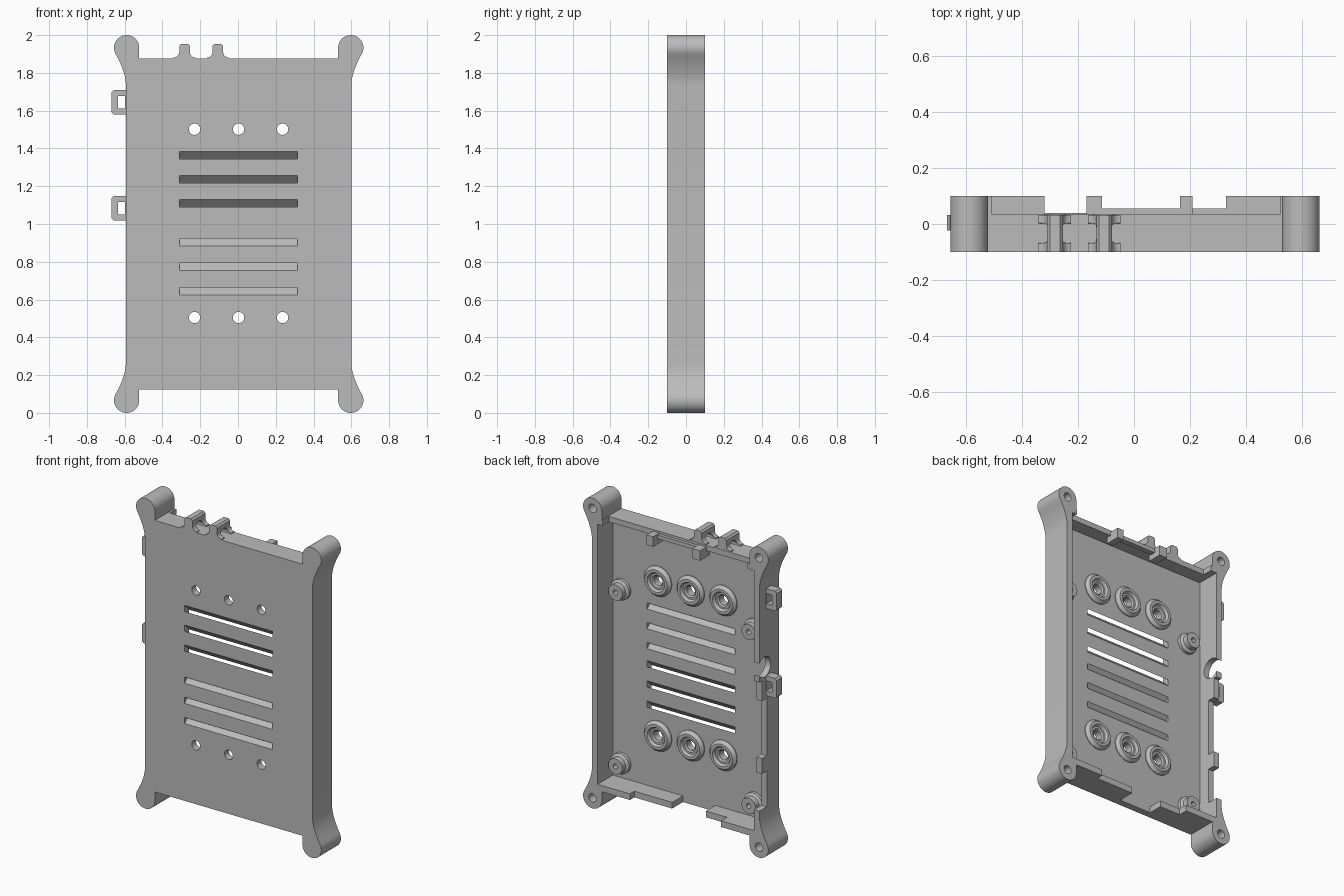
import bpy, bmesh
from math import cos, sin, radians, pi
from mathutils import Vector

cube = bpy.data.objects.get("Cube")
if cube:
    bpy.data.objects.remove(cube, do_unlink=True)

grey = bpy.data.materials.new("plain grey")
grey.use_nodes = True
grey.diffuse_color = (0.5, 0.5, 0.5, 1)
grey.node_tree.nodes["Principled BSDF"].inputs["Base Color"].default_value = grey.diffuse_color

CX = 0.0035               # centre of the tray
FRONT, FLOOR, RIM = -0.1, -0.055, 0.1


def finish(name, bm):
    bmesh.ops.remove_doubles(bm, verts=bm.verts, dist=1e-5)
    bmesh.ops.recalc_face_normals(bm, faces=bm.faces)
    mesh = bpy.data.meshes.new(name)
    bm.to_mesh(mesh)
    bm.free()
    mesh.materials.append(grey)
    ob = bpy.data.objects.new(name, mesh)
    bpy.context.collection.objects.link(ob)
    return ob


def prism(name, pts, a, b, axis="y"):
    """Extrude a flat outline along y (points are x, z) or along x (points are y, z)."""
    bm = bmesh.new()
    at = (lambda p, d: (p[0], d, p[1])) if axis == "y" else (lambda p, d: (d, p[0], p[1]))
    face = bm.faces.new([bm.verts.new(at(p, a)) for p in pts])
    new = bmesh.ops.extrude_face_region(bm, geom=[face])["geom"]
    move = Vector(at((0, 0), b - a))
    bmesh.ops.translate(bm, verts=[v for v in new if isinstance(v, bmesh.types.BMVert)], vec=move)
    return finish(name, bm)


def box(name, x0, x1, y0, y1, z0, z1):
    return prism(name, [(x0, z0), (x1, z0), (x1, z1), (x0, z1)], y0, y1)


def circle(u, v, r, n=32):
    return [(u + r * cos(2 * pi * i / n), v + r * sin(2 * pi * i / n)) for i in range(n)]


def lathe(name, profile, x, z, n=32):
    """Revolve a closed (radius, y) profile about an axis along y."""
    bm = bmesh.new()
    rings = [[bm.verts.new((x + r * cos(2 * pi * i / n), y, z + r * sin(2 * pi * i / n)))
              for i in range(n)] for r, y in profile]
    for k, ring in enumerate(rings):
        nxt = rings[(k + 1) % len(rings)]
        if profile[k][0] == 0 and profile[(k + 1) % len(rings)][0] == 0:
            continue
        for i in range(n):
            j = (i + 1) % n
            bm.faces.new((ring[i], ring[j], nxt[j], nxt[i]))
    return finish(name, bm)


def cut(target, cutter):
    cutter.hide_render = True
    mod = target.modifiers.new("cut", "BOOLEAN")
    mod.operation, mod.solver, mod.object = "DIFFERENCE", "EXACT", cutter
    bpy.context.view_layer.objects.active = target
    bpy.ops.object.modifier_apply(modifier=mod.name)
    bpy.data.objects.remove(cutter, do_unlink=True)


# Tray outline: one flared corner lug, mirrored four ways
LUG_X, LUG_Z, LUG_R = 0.5935, 0.067, 0.067
corner = [(LUG_X - LUG_R, 0.125)]
for i in range(21):
    a = radians(180 + i * 10.25)
    corner.append((LUG_X + LUG_R * cos(a), LUG_Z + LUG_R * sin(a)))
p0, p1, p2 = Vector(corner[-1]), Vector((0.6, 0.19)), Vector((0.597, 0.26))
for i in range(1, 11):
    t = i / 10
    corner.append(tuple(p0 * (1 - t) ** 2 + p1 * 2 * t * (1 - t) + p2 * t * t))
top = [(x, 2 - z) for x, z in reversed(corner)]
right_half = corner + top
outline = [(CX + x, z) for x, z in right_half] + [(CX - x, z) for x, z in reversed(right_half)]
tray = prism("tray", outline, FRONT, RIM)

# Pocket open to the back
cut(tray, box("pocket", -0.555, 0.56, FLOOR, 0.2, 0.165, 1.84))

# Lowered wall sections: top wall, card gap in the bottom wall, port gaps in the side wall
cut(tray, box("gap", -0.51, 0.525, 0.035, 0.2, 1.8, 2.1))
for x0, x1, y in ((-0.32, -0.17, 0.04), (-0.17, 0.06, FLOOR), (0.06, 0.33, 0.055)):
    cut(tray, box("gap", x0, x1, y, 0.2, 0, 0.2))
for z0, z1, y in ((0.3, 0.53, 0.025), (0.53, 0.63, 0.075), (0.63, 1.0, 0.025), (1.0, 1.13, 0.075)):
    cut(tray, box("gap", -0.7, -0.5, y, 0.2, z0, z1))
cut(tray, prism("round_gap", circle(0.05, 1.21, 0.065), -0.7, -0.5, "x"))

# Slanted vent slots: upper ones fall towards the back, lower ones rise
for z, slope in ((1.365, -1), (1.238, -1), (1.11, -1), (0.903, 1), (0.773, 1), (0.643, 1)):
    y0, y1, h = FRONT - 0.02, FLOOR + 0.02, 0.02
    pts = [(y0, z - h - slope * 0.02), (y1, z - h + slope * 0.065),
           (y1, z + h + slope * 0.065), (y0, z + h - slope * 0.02)]
    cut(tray, prism("slot", pts, -0.31, 0.315, "x"))

# Screw holes with raised countersunk collars inside
for z in (1.502, 0.505):
    for x in (-0.23, 0.003, 0.236):
        cut(tray, prism("hole", circle(x, z, 0.03), -0.2, 0))
        lathe("hole_collar", [(0.031, -0.07), (0.097, -0.07), (0.097, -0.05), (0.08, -0.03),
                              (0.062, -0.03), (0.052, -0.046), (0.04, -0.046), (0.031, -0.054)], x, z)

# Blind holes in the corner lugs
for x in (CX - LUG_X, CX + LUG_X):
    for z in (LUG_Z, 2 - LUG_Z):
        cut(tray, prism("lug_hole", circle(x, z, 0.027, 24), -0.02, 0.2))

# Board standoffs with a wider foot
for x in (0.497, -0.453):
    for z in (1.382, 0.262):
        lathe("standoff", [(0, -0.03), (0.016, -0.03), (0.016, 0.01), (0.05, 0.01),
                           (0.05, -0.025), (0.066, -0.035), (0.066, -0.07), (0, -0.07)], x, z)

# Posts and ledge behind the top wall
for x0, x1 in ((-0.17, -0.115), (0.165, 0.21)):
    box("top_post", x0, x1, 0.0, RIM, 1.8, 1.865)
box("top_ledge", -0.12, 0.17, 0.02, 0.055, 1.835, 1.86)

# Square strap loops on the side
for z in (1.645, 1.083):
    o, c = 0.064, 0.012
    loop = prism("side_loop", [(-0.59, z - o), (-0.67 + c, z - o), (-0.67, z - o + c),
                               (-0.67, z + o - c), (-0.67 + c, z + o), (-0.59, z + o)], -0.023, 0.033)
    cut(loop, box("loop_hole", -0.635, -0.597, -0.1, 0.1, z - 0.033, z + 0.033))

# Flared tie bridges on the top edge, each with an arch through it
for x in (-0.283, -0.107):
    side = [(0.028, 1.943), (0.028, 1.92)]
    for i in range(7):
        a = radians(i * 15)
        side.append((0.058 - 0.03 * cos(a), 1.911 - 0.03 * sin(a)))
    side = [(0.018, 1.954)] + side + [(0.058, 1.87)]
    pts = [(x + u, z) for u, z in side] + [(x - u, z) for u, z in reversed(side)]
    bridge = prism("tie_bridge", pts, FRONT, 0.033)
    cut(bridge, prism("arch", circle(-0.033, 1.881, 0.036), x - 0.1, x + 0.1, "x"))

# Smooth the rounded parts, keep edges sharp
bpy.ops.object.select_all(action="DESELECT")
for ob in bpy.context.scene.objects:
    if ob.type == "MESH":
        ob.select_set(True)
        bpy.context.view_layer.objects.active = ob
bpy.ops.object.shade_smooth_by_angle(angle=radians(30))
